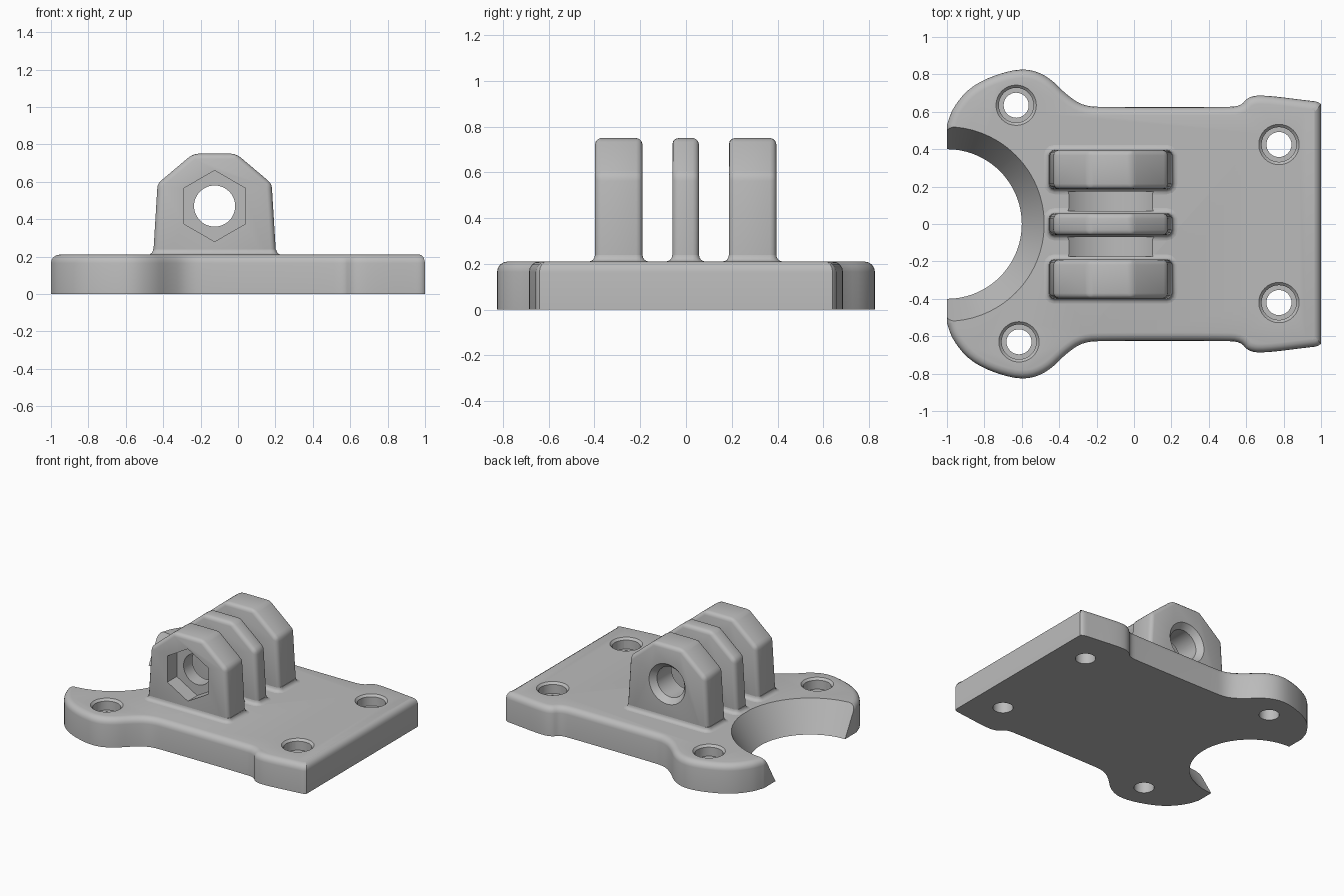
import bpy, bmesh, math
from mathutils import Matrix, Vector

if "Cube" in bpy.data.objects:
    bpy.data.objects.remove(bpy.data.objects["Cube"])

grey = bpy.data.materials.new("plain_grey")
grey.use_nodes = True
COLOUR = (0.5, 0.5, 0.5, 1)
grey.diffuse_color = COLOUR
grey.node_tree.nodes["Principled BSDF"].inputs["Base Color"].default_value = COLOUR

TOP = 0.21           # upper face of the plate
BOLT_X, BOLT_Z = -0.125, 0.47


def make_object(name, bm):
    bmesh.ops.recalc_face_normals(bm, faces=bm.faces)
    mesh = bpy.data.meshes.new(name)
    bm.to_mesh(mesh)
    bm.free()
    mesh.materials.append(grey)
    ob = bpy.data.objects.new(name, mesh)
    bpy.context.collection.objects.link(ob)
    return ob


def prism(points, shift):
    """Extrude a closed outline along a vector."""
    bm = bmesh.new()
    face = bm.faces.new([bm.verts.new(p) for p in points])
    new = bmesh.ops.extrude_face_region(bm, geom=[face])["geom"]
    bmesh.ops.translate(bm, vec=shift, verts=[v for v in new if isinstance(v, bmesh.types.BMVert)])
    return bm


def cutter(name, r1, r2, start, end, sides=64, spin=0):
    """Cone or cylinder running from start to end."""
    a, b = Vector(start), Vector(end)
    turn = Vector((0, 0, 1)).rotation_difference(b - a).to_matrix().to_4x4()
    place = Matrix.Translation((a + b) / 2) @ turn @ Matrix.Rotation(spin, 4, "Z")
    bm = bmesh.new()
    bmesh.ops.create_cone(bm, cap_ends=True, segments=sides, radius1=r1, radius2=r2,
                          depth=(b - a).length, matrix=place)
    ob = make_object(name, bm)
    ob.hide_render = True
    return ob


def bake(ob, cutters=()):
    """Cut the part, apply its modifiers and shade it."""
    for c in cutters:
        mod = ob.modifiers.new("cut", "BOOLEAN")
        mod.object, mod.operation, mod.solver = c, "DIFFERENCE", "EXACT"
    bpy.context.view_layer.update()
    graph = bpy.context.evaluated_depsgraph_get()
    mesh = bpy.data.meshes.new_from_object(ob.evaluated_get(graph))
    ob.modifiers.clear()
    ob.data = mesh
    bpy.ops.object.select_all(action="DESELECT")
    ob.select_set(True)
    bpy.context.view_layer.objects.active = ob
    bpy.ops.object.shade_smooth_by_angle(angle=math.radians(32))


def round_path(pts, times=2):
    """Corner cutting that keeps both ends."""
    for _ in range(times):
        out = [pts[0]]
        for a, b in zip(pts, pts[1:]):
            out += [a.lerp(b, 0.25), a.lerp(b, 0.75)]
        pts = out + [pts[-1]]
    return pts


# Plate outline: one half, mirrored across y
half = [(-1, .53), (-.97, .62), (-.88, .73), (-.74, .80), (-.58, .835), (-.46, .79),
        (-.36, .69), (-.27, .63), (-.15, .625), (.48, .625), (.57, .63), (.61, .68),
        (.69, .69), (.93, .66), (.98, .655), (1, .64)]
half = round_path([Vector((x, y, 0)) for x, y in half])
outline = half + [Vector((p.x, -p.y, 0)) for p in reversed(half)]
bm = prism(outline, (0, 0, TOP))
rim = [e for e in bm.edges if all(v.co.z > TOP - 0.01 for v in e.verts)]
bmesh.ops.bevel(bm, geom=rim, offset=0.045, segments=4, profile=0.5, affect="EDGES")
plate = make_object("base_plate", bm)

# Conical notch at the end of the plate
slope = 0.12 / TOP
plate_cuts = [cutter("notch_cutter", 0.4 - 0.1 * slope, 0.52 + 0.1 * slope,
                     (-1, 0, -0.1), (-1, 0, TOP + 0.1), 96)]

# Screw holes with counterbores and softened rims
for x, y in [(-.63, .635), (-.615, -.63), (.775, .425), (.775, -.42)]:
    plate_cuts += [cutter("screw_hole", .067, .067, (x, y, -.1), (x, y, .4), 32),
                   cutter("screw_seat", .093, .093, (x, y, .13), (x, y, .4), 32),
                   cutter("screw_rim", .088, .128, (x, y, TOP - .02), (x, y, TOP + .02), 32)]

# Round clearance grooves in the floor between the lugs
grooves = [cutter("groove_cutter", .343, .343, (BOLT_X, s * .07, BOLT_Z),
                  (BOLT_X, s * .175, BOLT_Z), 96) for s in (-1, 1)]
bake(plate, plate_cuts + grooves)

# Bolt hole, nut pocket and countersink
bolt = cutter("bolt_cutter", .11, .11, (BOLT_X, -1, BOLT_Z), (BOLT_X, 1, BOLT_Z), 48)
nut = cutter("nut_cutter", .19, .19, (BOLT_X, -.6, BOLT_Z), (BOLT_X, -.29, BOLT_Z), 6)
# Point the hexagon upward
zs = [v.co.z for v in nut.data.vertices]
if max(zs) - BOLT_Z < .18:
    nut.data.transform(Matrix.Translation((BOLT_X, 0, BOLT_Z)) @ Matrix.Rotation(math.pi / 6, 4, "Y")
                       @ Matrix.Translation((-BOLT_X, 0, -BOLT_Z)))
sink = cutter("sink_cutter", .11, .15, (BOLT_X, .355, BOLT_Z), (BOLT_X, .4, BOLT_Z), 48)


def fillet_skirt(name, x0, x1, y0, y1):
    """Concave flare where a lug meets the plate."""
    bm = bmesh.new()
    rings = []
    r = 0.028
    for i in range(5):
        t = i / 4 * math.pi / 2
        grow, z = r * (1 - math.sin(t)), TOP + r * (1 - math.cos(t))
        ring = []
        for cx, cy, q in [(x1, y1, 0), (x0, y1, 1), (x0, y0, 2), (x1, y0, 3)]:
            for k in range(4):
                a = (q + k / 3) * math.pi / 2
                sx, sy = (-1 if cx == x1 else 1), (-1 if cy == y1 else 1)
                ring.append(bm.verts.new((cx + sx * r + (r + grow) * math.cos(a),
                                          cy + sy * r + (r + grow) * math.sin(a), z)))
        rings.append(ring)
    for lo, hi in zip(rings, rings[1:]):
        for i in range(len(lo)):
            j = (i + 1) % len(lo)
            bm.faces.new((lo[i], lo[j], hi[j], hi[i]))
    bm.faces.new(rings[0])
    bm.faces.new(rings[-1])
    return make_object(name, bm)


# Three upright lugs
side = [(.335, .1), (.305, .59), (.115, .75)]
profile = side + [(-w, z) for w, z in reversed(side)]
lugs = [("front", -.398, -.19, [bolt, nut]), ("middle", -.06, .057, [bolt]),
        ("back", .187, .395, [bolt, sink])]
for label, y0, y1, cuts in lugs:
    lug = make_object(label + "_lug", prism([(BOLT_X + w, y0, z) for w, z in profile], (0, y1 - y0, 0)))
    mod = lug.modifiers.new("round", "BEVEL")
    mod.width, mod.segments, mod.limit_method = 0.028, 3, "ANGLE"
    bake(lug, cuts)
    skirt = fillet_skirt(label + "_lug_fillet", BOLT_X - .329, BOLT_X + .329, y0, y1)
    bake(skirt, grooves)

# Remove the helpers
for ob in plate_cuts + grooves + [bolt, nut, sink]:
    bpy.data.objects.remove(ob)
